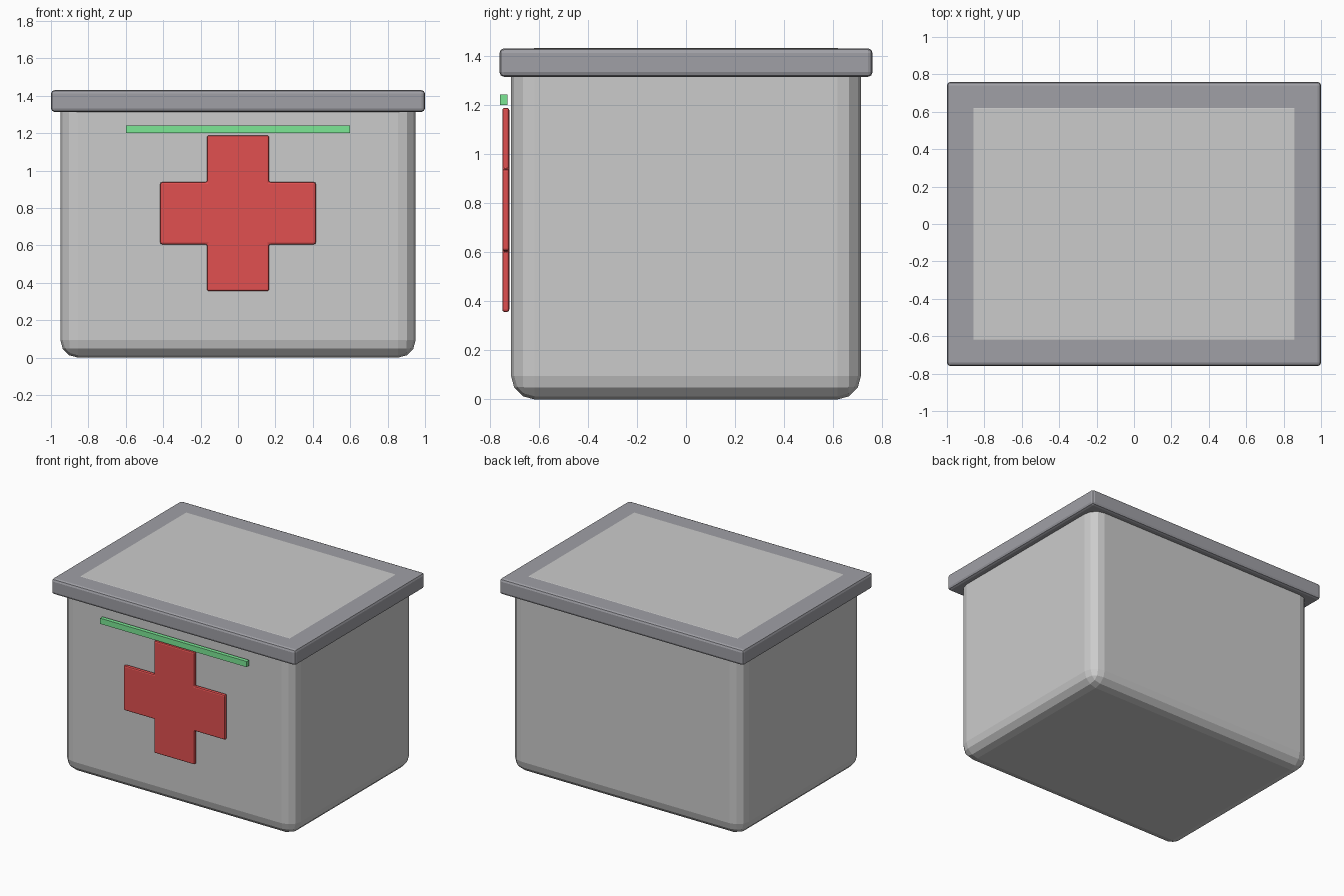
import bpy, bmesh
from mathutils import Vector

if "Cube" in bpy.data.objects:
    bpy.data.objects.remove(bpy.data.objects["Cube"])


def material(name, rgb):
    mat = bpy.data.materials.new(name)
    mat.diffuse_color = (*rgb, 1)
    mat.use_nodes = True
    mat.node_tree.nodes["Principled BSDF"].inputs["Base Color"].default_value = mat.diffuse_color
    return mat


def finish(bm, name, bevel=0, segments=2, mat=None):
    bmesh.ops.recalc_face_normals(bm, faces=bm.faces)
    mesh = bpy.data.meshes.new(name)
    bm.to_mesh(mesh)
    bm.free()
    obj = bpy.data.objects.new(name, mesh)
    bpy.context.collection.objects.link(obj)
    if mat:
        mesh.materials.append(mat)
    if bevel:
        mod = obj.modifiers.new("Bevel", "BEVEL")
        mod.width, mod.segments = bevel, segments
    return obj


def box(name, lo, hi, **kw):
    bm = bmesh.new()
    bmesh.ops.create_cube(bm, size=1)
    lo, hi = Vector(lo), Vector(hi)
    bmesh.ops.scale(bm, vec=hi - lo, verts=bm.verts)
    bmesh.ops.translate(bm, vec=(lo + hi) / 2, verts=bm.verts)
    return finish(bm, name, **kw)


dark_grey = material("lid_grey", (0.35, 0.35, 0.38))
red = material("cross_red", (0.75, 0.08, 0.08))
green = material("strip_green", (0.2, 0.8, 0.3))

# Rounded body; its flat top shows through the lid as the pale panel
box("body", (-0.95, -0.7125, 0), (0.95, 0.7125, 1.431), bevel=0.095, segments=3)

# Overhanging lid
box("lid", (-1, -0.76, 1.314), (1, 0.76, 1.43), bevel=0.019, segments=2, mat=dark_grey)

# Raised cross on the front, extruded from its outline
a, b, centre = 0.166, 0.416, 0.772
outline = [(a, b), (a, a), (b, a), (b, -a), (a, -a), (a, -b),
           (-a, -b), (-a, -a), (-b, -a), (-b, a), (-a, a), (-a, b)]
bm = bmesh.new()
face = bm.faces.new([bm.verts.new((x, -0.72, centre + z)) for x, z in outline])
ext = bmesh.ops.extrude_face_region(bm, geom=[face], use_keep_orig=True)
moved = [v for v in ext["geom"] if isinstance(v, bmesh.types.BMVert)]
bmesh.ops.translate(bm, vec=(0, -0.0285, 0), verts=moved)
finish(bm, "cross", bevel=0.0095, segments=2, mat=red)

# Thin light strip above the cross
box("light_strip", (-0.6, -0.757, 1.20), (0.6, -0.728, 1.242), mat=green)
